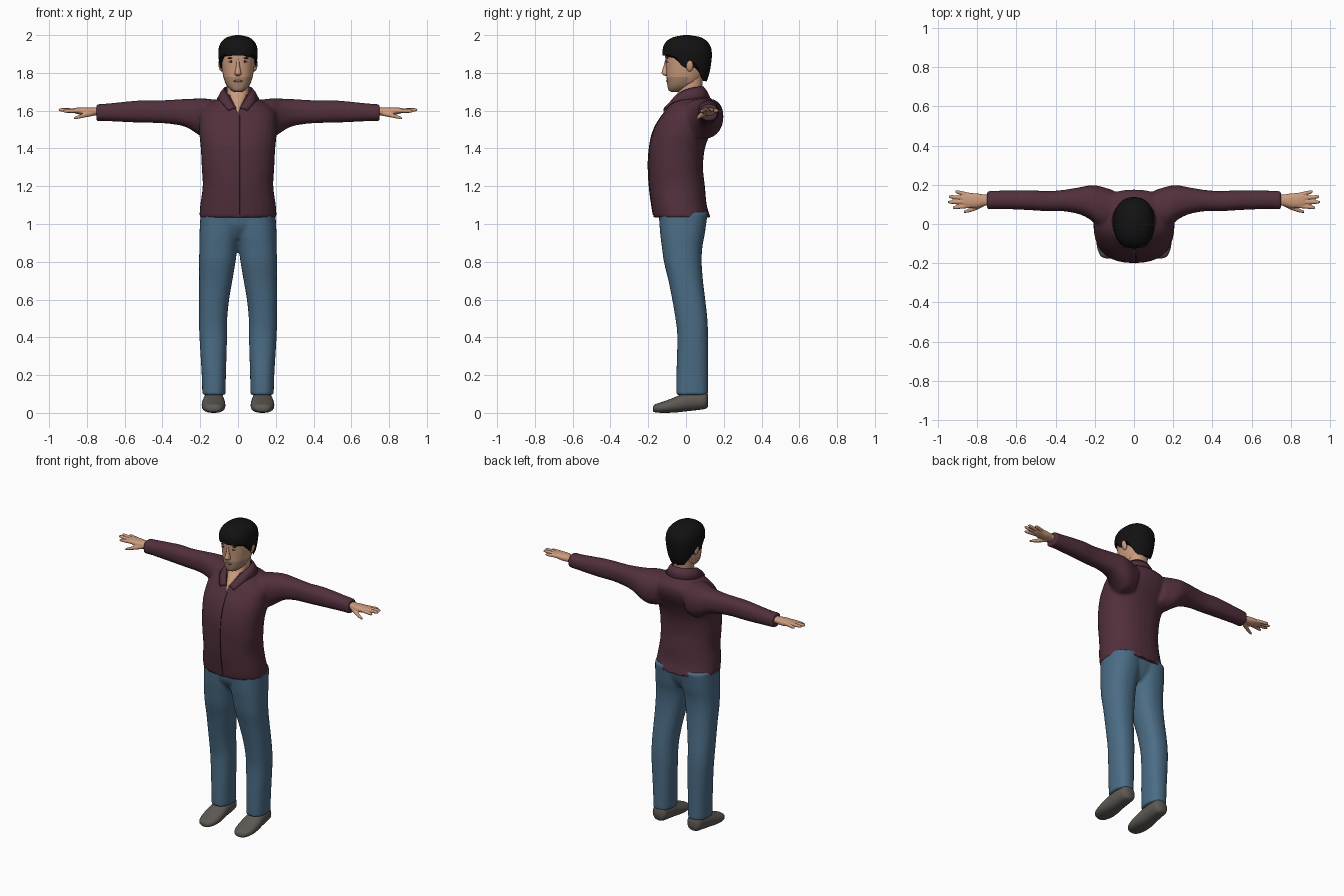
import bpy, bmesh, math
from mathutils import Vector, Matrix

cube = bpy.data.objects.get("Cube")
if cube:
    bpy.data.objects.remove(cube)


def material(name, rgb):
    m = bpy.data.materials.new(name)
    m.use_nodes = True
    m.diffuse_color = (*rgb, 1)
    m.node_tree.nodes["Principled BSDF"].inputs["Base Color"].default_value = (*rgb, 1)
    return m


SHIRT = material("plum shirt", (.083, .029, .045))
SEAM = material("dark plum", (.035, .012, .02))
DENIM = material("blue denim", (.07, .15, .235))
SHOE = material("grey leather", (.11, .1, .088))
SKIN = material("skin", (.6, .33, .21))
STUBBLE = material("shaved skin", (.4, .24, .16))
HAIR = material("black hair", (.006, .006, .006))
WHITE = material("eye white", (.55, .5, .46))
LIPS = material("lips", (.36, .15, .11))


def spline(rows, u):
    """Smooth interpolation through rows at fractional index u."""
    i = max(0, min(int(u), len(rows) - 2))
    f = u - i
    p = [Vector(rows[max(0, min(k, len(rows) - 1))]) for k in range(i - 1, i + 3)]
    m1, m2 = (p[2] - p[0]) / 2, (p[3] - p[1]) / 2
    return (p[1] * (2*f**3 - 3*f*f + 1) + m1 * (f**3 - 2*f*f + f)
            + p[2] * (3*f*f - 2*f**3) + m2 * (f**3 - f*f))


def at(rows, t):
    """Section of a profile at height t."""
    for i in range(len(rows) - 1):
        a, b = rows[i][0], rows[i + 1][0]
        if t <= b:
            return spline(rows, i + max(0, (t - a) / (b - a)))
    return Vector(rows[-1])


def loft(bm, rows, axis="z", side=1, segs=32, steps=4, power=2.3, floor=None):
    """Skin rounded sections (t, a0, a1, b0, b1) along an axis."""
    rings, n = [], (len(rows) - 1) * steps
    for k in range(n + 1):
        ring = []
        for j in range(segs):
            ang = math.tau * j / segs
            c, s = math.cos(ang), math.sin(ang)
            if floor:
                low = floor(ang)
                r = at(rows, low + (rows[-1][0] - low) * k / n)
            else:
                r = spline(rows, k / steps)
            t, a0, a1, b0, b1 = r
            a = (a0 + a1) / 2 + (a1 - a0) / 2 * math.copysign(abs(c) ** (2 / power), c)
            b = (b0 + b1) / 2 + (b1 - b0) / 2 * math.copysign(abs(s) ** (2 / power), s)
            x, y, z = {"z": (a, b, t), "x": (t, a, b), "y": (a, t, b)}[axis]
            ring.append(bm.verts.new((x * side, y, z)))
        rings.append(ring)
    for p, q in zip(rings, rings[1:]):
        for j in range(segs):
            bm.faces.new((p[j], p[j - 1], q[j - 1], q[j]))
    bm.faces.new(rings[0])
    bm.faces.new(rings[-1])


def ball(bm, pos, radii, tilt=0):
    mat = (Matrix.Translation(pos) @ Matrix.Rotation(tilt, 4, "Y")
           @ Matrix.Diagonal((*radii, 1)))
    bmesh.ops.create_uvsphere(bm, u_segments=16, v_segments=10, radius=1, matrix=mat)


def finish(name, bm, *mats, voxel=0, smooth=0, angle=60):
    bmesh.ops.recalc_face_normals(bm, faces=bm.faces[:])
    me = bpy.data.meshes.new(name)
    bm.to_mesh(me)
    bm.free()
    for m in mats:
        me.materials.append(m)
    ob = bpy.data.objects.new(name, me)
    bpy.context.collection.objects.link(ob)
    bpy.ops.object.select_all(action="DESELECT")
    ob.select_set(True)
    bpy.context.view_layer.objects.active = ob
    bpy.ops.object.shade_smooth_by_angle(angle=math.radians(angle))
    if voxel:
        mod = ob.modifiers.new("blend", "REMESH")
        mod.mode, mod.voxel_size, mod.use_smooth_shade = "VOXEL", voxel, True
        mod = ob.modifiers.new("soften", "SMOOTH")
        mod.iterations = smooth
    return ob


def sym(rows):
    """Expand (t, half width, b0, b1) into full sections."""
    return [(t, -w, w, b0, b1) for t, w, b0, b1 in rows]


# Shirt: torso and sleeves blended together
torso = sym([(1.035, .205, -.172, .13), (1.1, .2, -.182, .11), (1.2, .187, -.195, .1),
             (1.3, .192, -.199, .09), (1.4, .197, -.196, .1), (1.48, .205, -.178, .13),
             (1.54, .205, -.152, .16), (1.59, .2, -.117, .175), (1.63, .165, -.088, .17),
             (1.66, .11, -.062, .14), (1.685, .078, -.045, .1)])
sleeve = [(.1, -.02, .17, 1.46, 1.655), (.17, -.02, .192, 1.45, 1.664),
          (.22, .02, .198, 1.48, 1.664), (.28, .05, .187, 1.515, 1.662),
          (.36, .065, .174, 1.53, 1.657), (.44, .065, .168, 1.535, 1.654),
          (.52, .07, .172, 1.537, 1.654), (.6, .074, .172, 1.54, 1.647),
          (.7, .077, .17, 1.545, 1.637), (.75, .073, .168, 1.545, 1.635)]
bm = bmesh.new()
loft(bm, torso)
for side in (1, -1):
    loft(bm, sleeve, "x", side)
finish("shirt", bm, SHIRT, voxel=.009, smooth=5)

# Front button seam
bm = bmesh.new()
loft(bm, [(z, .008, .012, at(torso, z)[3] - .003, at(torso, z)[3] + .02)
          for z in (1.05, 1.15, 1.25, 1.35, 1.45, 1.52, 1.58)], segs=8)
finish("button_seam", bm, SEAM)

# Folded collar: a strip between neckline and lower edge
top = [(0, .088, 1.728), (.045, .077, 1.726), (.073, .025, 1.718),
       (.058, -.035, 1.69), (.01, -.11, 1.612)]
edge = [(0, .125, 1.67), (.07, .1, 1.667), (.108, .03, 1.662),
        (.09, -.065, 1.645), (.05, -.118, 1.6)]
bm = bmesh.new()
for side in (1, -1):
    grid = []
    for k in range(17):
        a, b = spline(top, k / 4), spline(edge, k / 4)
        mid = a.lerp(b, .5) + Vector((0, 0, .006))
        grid.append([bm.verts.new((v.x * side, v.y, v.z)) for v in (a, mid, b)])
    for p, q in zip(grid, grid[1:]):
        for j in (0, 1):
            bm.faces.new((p[j], p[j + 1], q[j + 1], q[j]))
bmesh.ops.remove_doubles(bm, verts=bm.verts[:], dist=.0005)
collar = finish("collar", bm, SHIRT)
mod = collar.modifiers.new("thickness", "SOLIDIFY")
mod.thickness, mod.offset = .007, 0

# Jeans: legs and seat blended together
leg = [(.095, .066, .189, -.052, .117), (.2, .064, .192, -.051, .117),
       (.4, .058, .204, -.046, .117), (.5, .057, .207, -.056, .113),
       (.6, .047, .207, -.073, .102), (.7, .03, .206, -.093, .09),
       (.8, .013, .206, -.117, .083), (.88, .002, .205, -.128, .087),
       (.95, -.01, .204, -.137, .1), (1.06, -.02, .198, -.145, .115)]
seat = sym([(.92, .08, -.09, .06), (.96, .13, -.12, .085),
            (1.0, .17, -.138, .1), (1.07, .19, -.146, .115)])
bm = bmesh.new()
for side in (1, -1):
    loft(bm, leg, side=side)
loft(bm, seat)
finish("jeans", bm, DENIM, voxel=.009, smooth=4)

# Shoes and hands
shoe = [(-.176, .11, .142, .01, .03), (-.163, .088, .17, .003, .046),
        (-.12, .07, .188, 0, .06), (-.06, .067, .192, .002, .083),
        (0, .072, .186, .008, .108), (.06, .075, .18, .015, .115),
        (.1, .08, .174, .021, .115), (.116, .098, .153, .032, .1)]
palm = [(.72, .095, .15, 1.575, 1.615), (.76, .093, .15, 1.575, 1.616),
        (.8, .082, .156, 1.573, 1.618), (.84, .083, .158, 1.58, 1.617),
        (.87, .09, .155, 1.588, 1.614)]
fingers = [(.093, .083, .925, 1.597), (.112, .112, .95, 1.605),
           (.13, .14, .945, 1.606), (.148, .166, .912, 1.6)]
thumb = [(.765, .09, .122, 1.572, 1.602), (.8, .073, .1, 1.566, 1.592),
         (.84, .06, .08, 1.558, 1.578), (.868, .055, .068, 1.554, 1.566)]
for side, word in ((1, "left"), (-1, "right")):
    bm = bmesh.new()
    loft(bm, shoe, "y", side, segs=24)
    finish(word + "_shoe", bm, SHOE)
    bm = bmesh.new()
    loft(bm, palm, "x", side, segs=20)
    loft(bm, thumb, "x", side, segs=12)
    for y0, y1, tip, z1 in fingers:
        rows = []
        for f, r in ((0, .0115), (.45, .0105), (.85, .009), (1, .005)):
            x, y = .84 + (tip - .84) * f, y0 + (y1 - y0) * f
            z = 1.6 + (z1 - 1.6) * f
            rows.append((x, y - r, y + r, z - r, z + r))
        loft(bm, rows, "x", side, segs=12)
    finish(word + "_hand", bm, SKIN, voxel=.004, smooth=2)

# Neck with the open throat
bm = bmesh.new()
loft(bm, sym([(1.585, .008, -.122, 0), (1.62, .026, -.105, .04), (1.66, .048, -.075, .07),
              (1.7, .058, -.042, .08), (1.75, .06, -.035, .088), (1.8, .06, -.03, .09)]))
finish("neck", bm, SKIN)

# Head, with a shaved jaw
bm = bmesh.new()
loft(bm, sym([(1.7, .02, -.08, -.03), (1.708, .036, -.092, 0), (1.73, .058, -.098, .04),
              (1.765, .074, -.102, .08), (1.82, .085, -.105, .105), (1.87, .09, -.109, .118),
              (1.91, .091, -.11, .12), (1.95, .08, -.095, .1), (1.98, .045, -.05, .06)]))
for f in bm.faces:
    c = f.calc_center_median()
    f.material_index = int(c.z < 1.775 and c.y < .01)
finish("head", bm, SKIN, STUBBLE)

bm = bmesh.new()
loft(bm, sym([(1.783, .007, -.108, -.085), (1.79, .016, -.122, -.085),
              (1.801, .017, -.129, -.085), (1.835, .01, -.119, -.085),
              (1.872, .008, -.11, -.085)]), segs=16)
finish("nose", bm, SKIN)


# Facial details
def pair(name, mat, pos, radii, tilt=0):
    bm = bmesh.new()
    for side in (1, -1):
        ball(bm, (pos[0] * side, *pos[1:]), radii, tilt * side)
    finish(name, bm, mat)


pair("ears", SKIN, (.092, .02, 1.837), (.011, .019, .031), .2)
pair("eyes", WHITE, (.035, -.093, 1.86), (.015, .011, .006))
pair("irises", HAIR, (.035, -.1, 1.86), (.006, .006, .0055))
pair("eyebrows", HAIR, (.036, -.099, 1.879), (.02, .007, .004), .1)
bm = bmesh.new()
ball(bm, (0, -.099, 1.757), (.024, .007, .006))
finish("mouth", bm, LIPS)


# Hair cap: fringe in front, sideburns, longer at the nape
def hairline(ang):
    s = math.sin(ang)
    marks = [(-1, 1.897), (-.75, 1.893), (-.45, 1.885), (-.15, 1.835),
             (.05, 1.85), (.3, 1.85), (.5, 1.8), (.75, 1.765), (1, 1.76)]
    return at(marks, s)[1] + .005 * math.sin(13 * ang)


bm = bmesh.new()
loft(bm, sym([(1.75, .065, -.06, .108), (1.8, .088, -.1, .124), (1.85, .099, -.117, .133),
              (1.9, .104, -.124, .137), (1.94, .1, -.12, .13), (1.97, .083, -.1, .108),
              (1.99, .055, -.065, .075), (2.0, .012, -.01, .02)]),
     segs=64, floor=hairline)
finish("hair", bm, HAIR)
